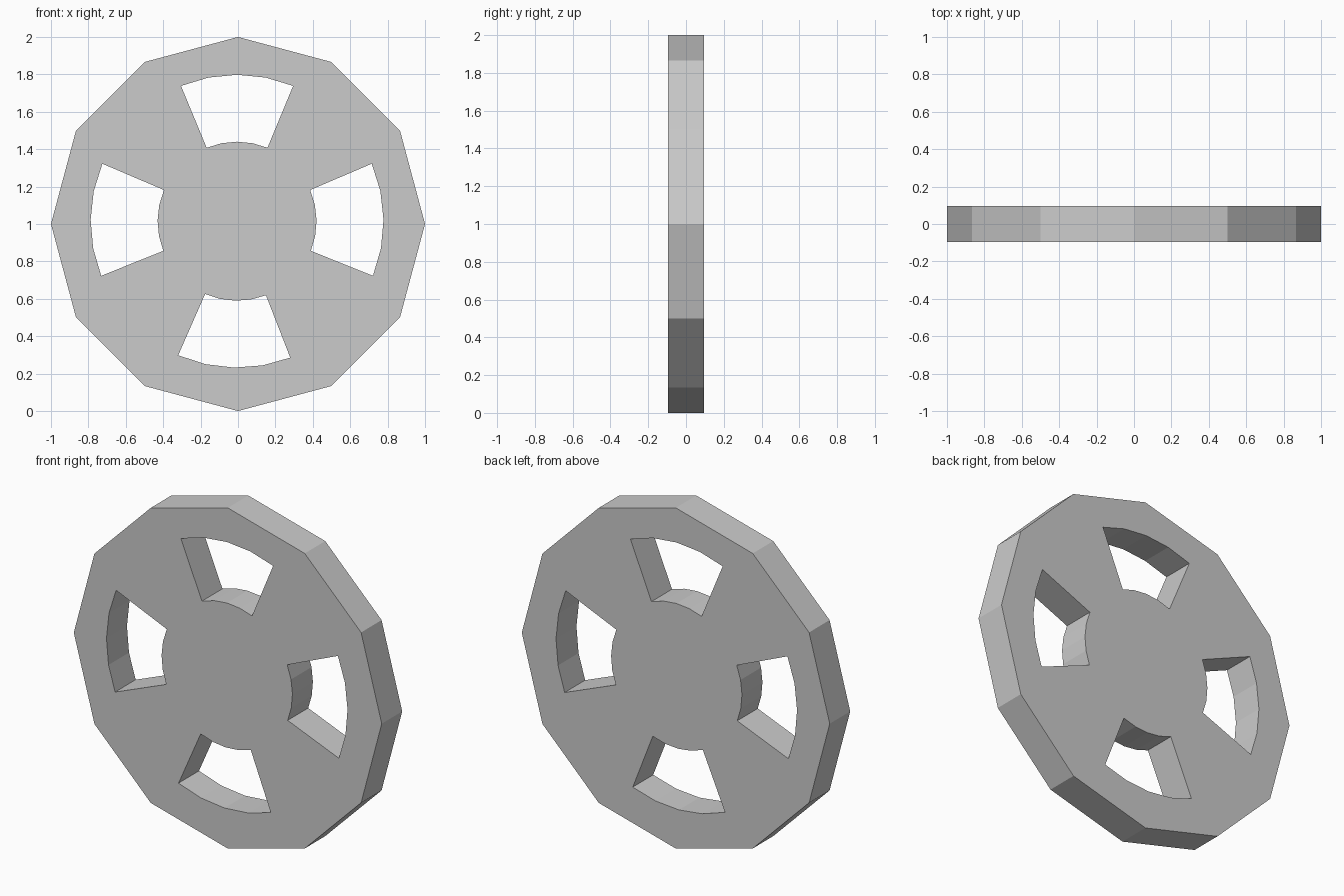
import bpy, bmesh
from math import cos, sin, radians

if "Cube" in bpy.data.objects:
    bpy.data.objects.remove(bpy.data.objects["Cube"])

HALF_DEPTH = 0.095


def arc(cx, cz, r, start, end, steps):
    """Points along an arc in the front plane (angles in degrees)."""
    angles = [radians(start + (end - start) * i / steps) for i in range(steps + 1)]
    return [(cx + r * cos(a), cz + r * sin(a)) for a in angles]


def add_loop(bm, points):
    """Closed outline of edges on the front face."""
    verts = [bm.verts.new((x, -HALF_DEPTH, z)) for x, z in points]
    return [bm.edges.new((v, verts[(i + 1) % len(verts)])) for i, v in enumerate(verts)]


bm = bmesh.new()

# Twelve-sided rim
edges = add_loop(bm, arc(0, 1, 1, 0, 360, 12)[:-1])

# Four windows between the spokes, slightly off-centre
for mid in (0.6, 90, 179.4, 268.8):
    outer = arc(-0.005, 1.015, 0.783, mid - 22.5, mid + 22.5, 4)
    inner = arc(-0.005, 1.015, 0.425, mid + 22.5, mid - 22.5, 4)
    edges += add_loop(bm, outer + inner)

# Fill the face around the windows and give it depth
bmesh.ops.triangle_fill(bm, use_beauty=True, use_dissolve=False, edges=edges)
ext = bmesh.ops.extrude_face_region(bm, geom=bm.faces[:], use_keep_orig=True)
back = [g for g in ext["geom"] if isinstance(g, bmesh.types.BMVert)]
bmesh.ops.translate(bm, verts=back, vec=(0, 2 * HALF_DEPTH, 0))
bmesh.ops.recalc_face_normals(bm, faces=bm.faces[:])

mesh = bpy.data.meshes.new("wheel")
bm.to_mesh(mesh)
bm.free()
wheel = bpy.data.objects.new("wheel", mesh)
bpy.context.collection.objects.link(wheel)
